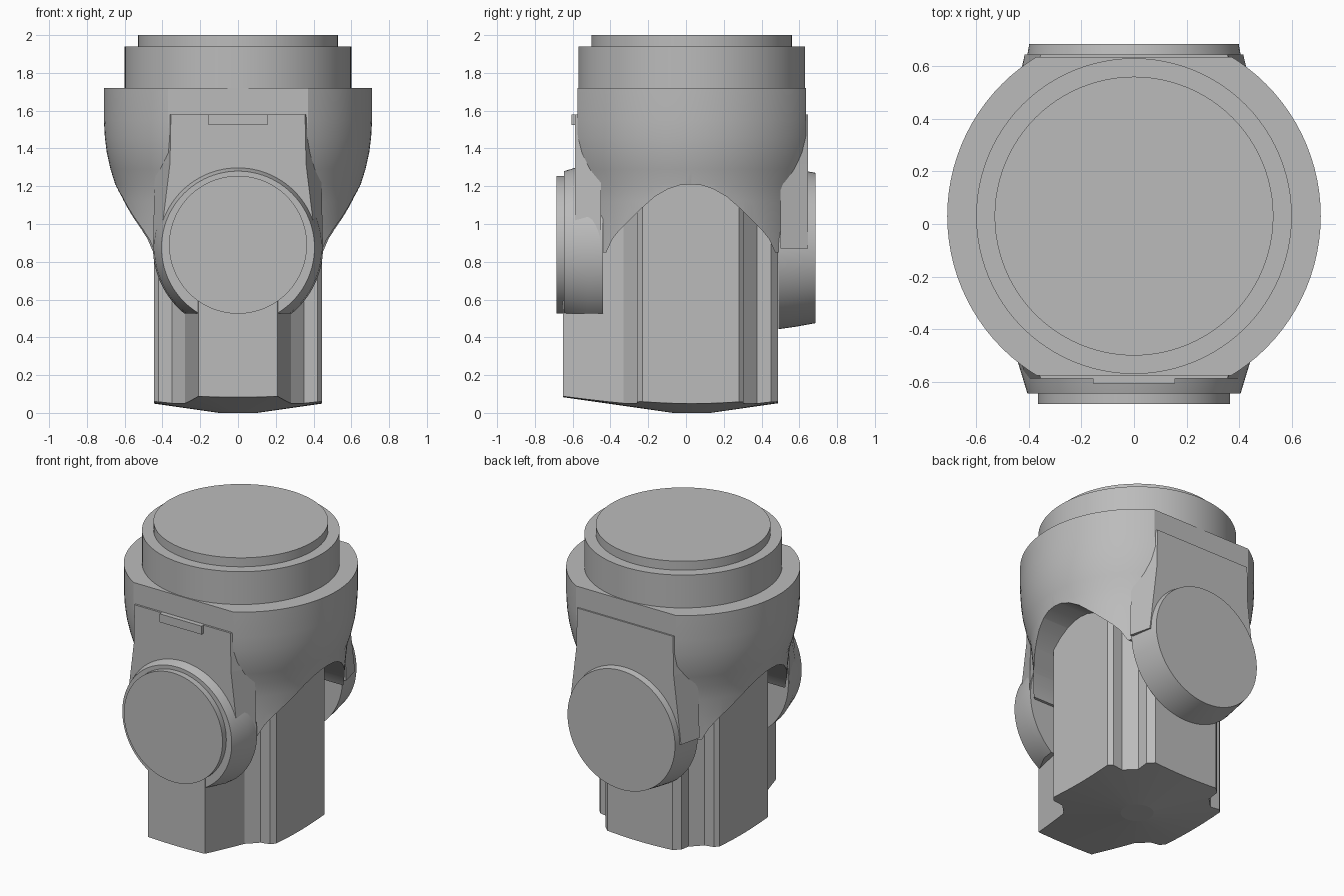
import bpy, bmesh, math
from mathutils import Matrix, Vector

if "Cube" in bpy.data.objects:
    bpy.data.objects.remove(bpy.data.objects["Cube"], do_unlink=True)

grey = bpy.data.materials.new("plain grey")
grey.use_nodes = True
COLOUR = (0.5, 0.5, 0.5, 1)
grey.diffuse_color = COLOUR
grey.node_tree.nodes["Principled BSDF"].inputs["Base Color"].default_value = COLOUR

MID = 0.03  # y of the upright axis


def finish(name, bm):
    bmesh.ops.recalc_face_normals(bm, faces=bm.faces)
    mesh = bpy.data.meshes.new(name)
    bm.to_mesh(mesh)
    bm.free()
    mesh.materials.append(grey)
    obj = bpy.data.objects.new(name, mesh)
    bpy.context.collection.objects.link(obj)
    return obj


def loft(name, rings):
    """Closed solid through rings of equal point count."""
    bm = bmesh.new()
    loops = [[bm.verts.new(p) for p in ring] for ring in rings]
    n = len(loops[0])
    for a, b in zip(loops, loops[1:]):
        for i in range(n):
            j = (i + 1) % n
            bm.faces.new((a[i], a[j], b[j], b[i]))
    bm.faces.new(loops[0])
    bm.faces.new(loops[-1])
    return finish(name, bm)


def turned(name, profile, axis="Z", centre=(0, MID, 0), sides=96):
    """Solid of (radius, position) steps around the Z or Y axis."""
    rings = []
    for r, h in profile:
        ring = []
        for i in range(sides):
            t = 2 * math.pi * i / sides
            u, v = r * math.cos(t), r * math.sin(t)
            p = Vector((u, v, h)) if axis == "Z" else Vector((u, h, v))
            ring.append(p + Vector(centre))
        rings.append(ring)
    return loft(name, rings)


def boolean(obj, cutter, operation):
    mod = obj.modifiers.new("cut", "BOOLEAN")
    mod.operation, mod.solver, mod.object = operation, "EXACT", cutter
    bpy.context.view_layer.objects.active = obj
    bpy.ops.object.modifier_apply(modifier=mod.name)
    bpy.data.objects.remove(cutter, do_unlink=True)


def smooth(obj):
    bpy.ops.object.select_all(action="DESELECT")
    obj.select_set(True)
    bpy.context.view_layer.objects.active = obj
    bpy.ops.object.shade_smooth_by_angle(angle=math.radians(28))


# Housing: turned body, flattened front and back, arched opening from side to side
housing = turned("housing", [(0.63, 0.85), (0.63, 1.0), (0.64, 1.12), (0.65, 1.21),
                             (0.675, 1.29), (0.695, 1.38), (0.705, 1.46),
                             (0.71, 1.55), (0.71, 1.72)])
bm = bmesh.new()
bm.from_mesh(housing.data)
for y, side in ((-0.575, -1), (0.635, 1)):
    cut = bmesh.ops.bisect_plane(bm, geom=bm.verts[:] + bm.edges[:] + bm.faces[:],
                                 plane_co=(0, y, 0), plane_no=(0, side, 0), clear_outer=True)
    edges = [e for e in cut["geom_cut"] if isinstance(e, bmesh.types.BMEdge)]
    bmesh.ops.holes_fill(bm, edges=edges, sides=0)
bmesh.ops.recalc_face_normals(bm, faces=bm.faces)
bm.to_mesh(housing.data)
bm.free()

half = [(0.465, 0.2), (0.465, 0.76), (0.447, 0.85), (0.415, 0.92), (0.375, 0.97),
        (0.275, 1.07), (0.19, 1.145), (0.12, 1.185), (0.06, 1.205)]
arch = half + [(0, 1.21)] + [(-y, z) for y, z in reversed(half)]
cutter = loft("arch_cutter", [[(x, y + 0.025, z) for y, z in arch] for x in (-1, 1)])
boolean(housing, cutter, "DIFFERENCE")
smooth(housing)

# Stepped cap on top
smooth(turned("collar", [(0.6, 1.7), (0.6, 1.94)]))
smooth(turned("cap", [(0.53, 1.92), (0.53, 2.0)]))


# Flat pads running from the housing down to the pivots
def pad(name, outer, inner):
    def ring(y, top, shoulder, foot):
        right = [(top, 1.58), (shoulder, 1.32), (foot, 0.87)]
        return [(x, y, z) for x, z in right] + [(-x, y, z) for x, z in reversed(right)]
    loft(name, [ring(outer, 0.355, 0.36, 0.415), ring(inner, 0.4, 0.44, 0.45)])


pad("front_pad", -0.588, -0.45)
pad("back_pad", 0.645, 0.5)

# Small tab under the front ledge
bm = bmesh.new()
bmesh.ops.create_cube(bm, size=1, matrix=Matrix.LocRotScale(
    Vector((0, -0.59, 1.552)), None, Vector((0.31, 0.034, 0.056))))
finish("front_tab", bm)

# Pivot bosses on the two arms; the front one is cut flat below
front = turned("front_boss", [(0.45, -0.44), (0.443, -0.52), (0.405, -0.645)], "Y", (0, 0, 0.875))
bm = bmesh.new()
bm.from_mesh(front.data)
cut = bmesh.ops.bisect_plane(bm, geom=bm.verts[:] + bm.edges[:] + bm.faces[:],
                             plane_co=(0, 0, 0.527), plane_no=(0, 0, -1), clear_outer=True)
bmesh.ops.holes_fill(bm, edges=[e for e in cut["geom_cut"] if isinstance(e, bmesh.types.BMEdge)], sides=0)
bmesh.ops.recalc_face_normals(bm, faces=bm.faces)
bm.to_mesh(front.data)
bm.free()
smooth(front)
smooth(turned("front_disc", [(0.365, -0.6), (0.365, -0.685)], "Y", (0, 0, 0.89)))
smooth(turned("back_boss", [(0.43, 0.49), (0.417, 0.58), (0.398, 0.685)], "Y", (0, 0, 0.873)))

# Lower block: notched prism trimmed by a shallow cone underneath
side = [(0.21, -0.65), (0.28, -0.33), (0.35, -0.26), (0.42, -0.26), (0.445, -0.23),
        (0.445, 0.28), (0.42, 0.305), (0.35, 0.305), (0.28, 0.375), (0.28, 0.45), (0.24, 0.488)]
section = side + [(-x, y) for x, y in reversed(side)]
block = loft("lower_block", [[(x, y, z) for x, y in section] for z in (-0.2, 1.5)])
trim = turned("trim", [(0.1, 0), (0.8, 0.1), (0.8, 0.9), (0.55, 1.25)], sides=48)
boolean(block, trim, "INTERSECT")
